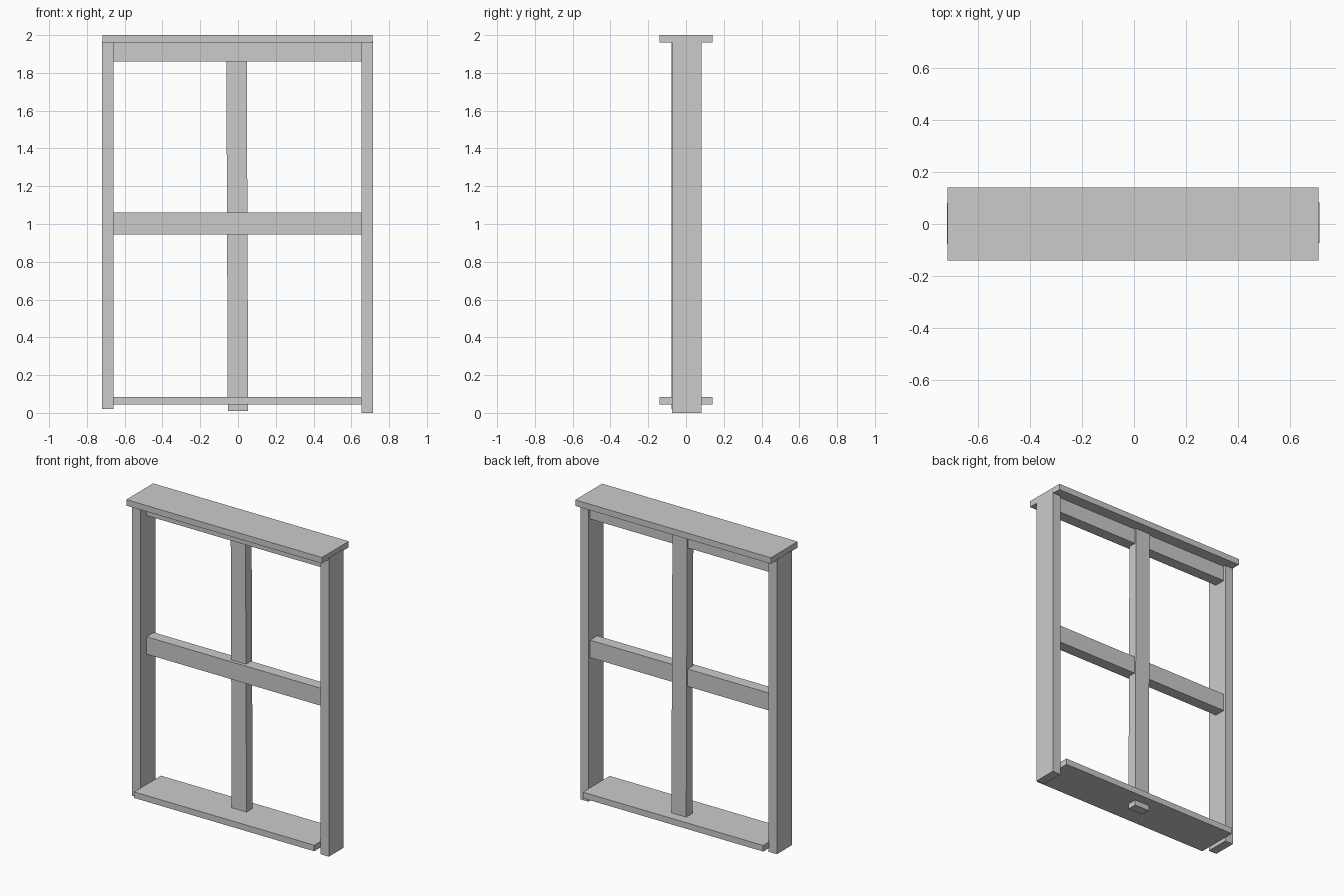
import bpy
import bmesh

if "Cube" in bpy.data.objects:
    bpy.data.objects.remove(bpy.data.objects["Cube"])


def box(name, x, y, z, lean=0.0):
    """Box from (min, max) ranges; lean shifts the top sideways."""
    bm = bmesh.new()
    bmesh.ops.create_cube(bm, size=1)
    for v in bm.verts:
        top = v.co.z > 0
        v.co = (x[v.co.x > 0] + (lean if top else 0), y[v.co.y > 0], z[top])
    mesh = bpy.data.meshes.new(name)
    bm.to_mesh(mesh)
    bm.free()
    obj = bpy.data.objects.new(name, mesh)
    bpy.context.collection.objects.link(obj)
    return obj


# Upright side jambs, slightly uneven in length
box("left_jamb", (-0.72, -0.66), (-0.077, 0.08), (0.02, 1.965))
box("right_jamb", (0.655, 0.715), (-0.073, 0.082), (0.0, 1.97))

# Wide boards above and below
box("head_board", (-0.718, 0.711), (-0.14, 0.14), (1.96, 2.0))
box("sill_board", (-0.662, 0.655), (-0.14, 0.14), (0.045, 0.085))

# Cross rails
for name, z in (("top_rail", (1.86, 1.962)), ("middle_rail", (0.945, 1.06))):
    box(name, (-0.662, 0.657), (-0.01, 0.065), z)

# Central mullion, leaning a touch and passing through the sill
box("center_mullion", (-0.054, 0.054), (0.012, 0.076), (0.01, 1.962), lean=-0.008)
